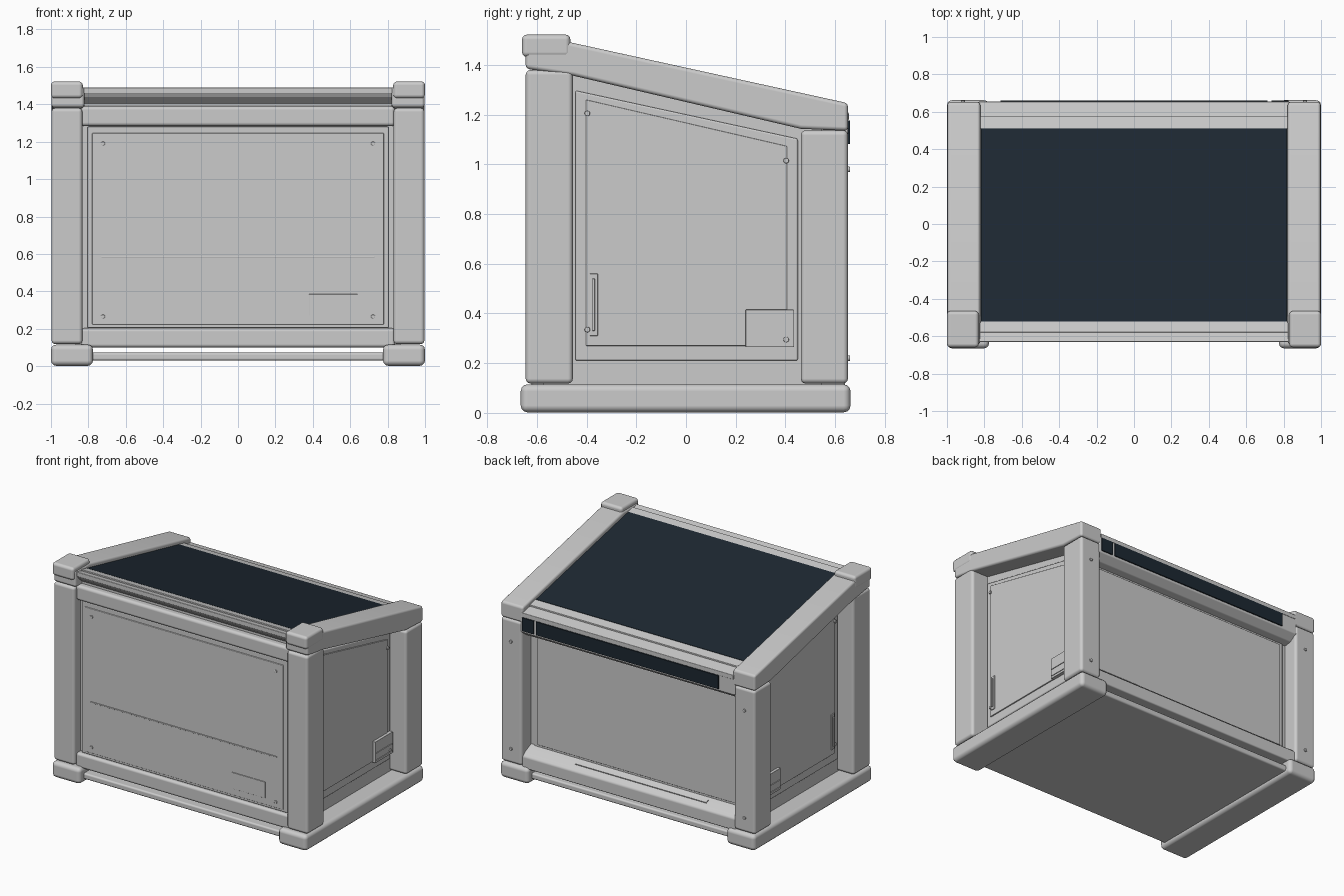
import bpy
import bmesh
import math
from mathutils import Matrix

cube = bpy.data.objects.get("Cube")
if cube:
    bpy.data.objects.remove(cube, do_unlink=True)


def make_material(name, rgb):
    mat = bpy.data.materials.new(name)
    mat.use_nodes = True
    mat.diffuse_color = (*rgb, 1)
    node = next(n for n in mat.node_tree.nodes if n.type == "BSDF_PRINCIPLED")
    node.inputs["Base Color"].default_value = (*rgb, 1)
    node.inputs["Roughness"].default_value = 0.6
    return mat


GREY = make_material("light_grey", (0.6, 0.6, 0.6))
DARK = make_material("dark_slate", (0.012, 0.021, 0.031))


def finish(name, bm, mat, bevel):
    bmesh.ops.recalc_face_normals(bm, faces=bm.faces)
    for face in bm.faces:
        face.smooth = bevel > 0
    mesh = bpy.data.meshes.new(name)
    bm.to_mesh(mesh)
    bm.free()
    mesh.materials.append(mat)
    obj = bpy.data.objects.new(name, mesh)
    bpy.context.collection.objects.link(obj)
    if bevel:
        mod = obj.modifiers.new("rounded_edges", "BEVEL")
        mod.width = bevel
        mod.segments = 3
        mod.limit_method = "ANGLE"
        mod.angle_limit = math.radians(25)
        mod.harden_normals = True
    return obj


def prism(name, profile, x0, x1, bevel=0.0, mat=GREY):
    """Extrude a side (y, z) profile from x0 to x1."""
    bm = bmesh.new()
    rings = [[bm.verts.new((x, y, z)) for y, z in profile] for x in (x0, x1)]
    n = len(profile)
    for ring in rings:
        bm.faces.new(ring)
    for i in range(n):
        j = (i + 1) % n
        bm.faces.new((rings[0][i], rings[0][j], rings[1][j], rings[1][i]))
    return finish(name, bm, mat, bevel)


def rect(y0, y1, z0, z1):
    return [(y0, z0), (y1, z0), (y1, z1), (y0, z1)]


def box(name, x, y, z, bevel=0.0, mat=GREY):
    return prism(name, rect(*y, *z), x[0], x[1], bevel, mat)


def pair(name, profile, x0, x1, bevel=0.0):
    """Make matching parts on the left (+x) and right (-x)."""
    prism("left_" + name, profile, x0, x1, bevel)
    prism("right_" + name, profile, -x1, -x0, bevel)


def screw(name, location, axis):
    bm = bmesh.new()
    turn = Matrix.Rotation(math.pi / 2, 4, "Y" if axis == "X" else "X")
    bmesh.ops.create_cone(bm, cap_ends=True, segments=16, radius1=0.011,
                          radius2=0.011, depth=0.012,
                          matrix=Matrix.Translation(location) @ turn)
    finish(name, bm, GREY, 0.003)


SLOPE = -0.219


def roof_z(y, offset=0.0):
    return 1.36 + offset + SLOPE * y


def sloped(y0, y1, low, high):
    return [(y0, roof_z(y0, low)), (y1, roof_z(y1, low)),
            (y1, roof_z(y1, high)), (y0, roof_z(y0, high))]


# Skids and floor plate
pair("skid", rect(-0.665, 0.662, 0.002, 0.115), 0.775, 1.0, 0.028)
box("floor_plate", (-0.8, 0.8), (-0.62, 0.62), (0.03, 0.072), 0.012)

# Corner posts
pair("front_post", rect(-0.645, -0.455, 0.118, 1.38), 0.832, 0.997, 0.02)
pair("back_post", rect(0.462, 0.652, 0.118, 1.137), 0.832, 0.997, 0.02)

# Sloping side beams of the roof and their front caps
beam = [(-0.645, 1.385), (-0.455, 1.357), (0.462, 1.143), (0.652, 1.135),
        (0.652, 1.246), (-0.48, 1.494), (-0.645, 1.494)]
pair("roof_beam", beam, 0.822, 0.997, 0.016)
pair("roof_cap", rect(-0.66, -0.465, 1.432, 1.522), 0.83, 1.0, 0.02)

# Enclosed body
body = [(-0.575, 0.1), (0.545, 0.1), (0.545, roof_z(0.545, -0.03)),
        (-0.575, roof_z(-0.575, -0.03))]
prism("body", body, -0.868, 0.868)

# Front and back cross beams
box("front_lower_beam", (-0.84, 0.84), (-0.622, -0.56), (0.1, 0.203), 0.018)
box("front_upper_beam", (-0.84, 0.84), (-0.622, -0.56), (1.283, 1.39), 0.02)
sill = [(0.53, 0.1), (0.64, 0.1), (0.64, 0.185), (0.61, 0.21), (0.53, 0.245)]
prism("back_lower_beam", sill, -0.84, 0.84, 0.01)
slat = [(0.575, 0.222), (0.6, 0.211), (0.602, 0.22), (0.577, 0.231)]
prism("back_sill_slat", slat, -0.58, 0.45)
back_rail = [(0.53, 1.02), (0.6, 1.03), (0.652, 1.07), (0.652, 1.185), (0.53, 1.185)]
prism("back_upper_beam", back_rail, -0.84, 0.84, 0.006)

# Front panel: frame plate, door plate, divider and blank plate
box("front_frame", (-0.805, 0.805), (-0.602, -0.565), (0.205, 1.28), 0.006)
box("front_panel", (-0.78, 0.78), (-0.608, -0.59), (0.222, 1.247), 0.005)
box("front_divider", (-0.73, 0.73), (-0.613, -0.6), (0.581, 0.589), 0.002)
box("front_label_plate", (0.38, 0.64), (-0.613, -0.605), (0.27, 0.385), 0.002)
for sx in (-1, 1):
    for z in (0.265, 1.19):
        screw("front_panel_screw", (sx * 0.722, -0.609, z), "Y")

# Recessed back panel
box("back_frame", (-0.805, 0.805), (0.53, 0.552), (0.205, 1.03), 0.005)
box("back_panel", (-0.78, 0.78), (0.545, 0.56), (0.25, 1.01), 0.004)

# Side panels with a grip slot and a label plate
frame = [(-0.445, 0.21), (0.45, 0.21), (0.45, 1.103), (-0.445, 1.297)]
panel = [(-0.403, 0.27), (0.407, 0.27), (0.407, 1.073), (-0.403, 1.26)]
pair("side_frame", frame, 0.86, 0.882, 0.008)
pair("side_panel", panel, 0.88, 0.89, 0.004)
pair("grip_plate", rect(-0.387, -0.355, 0.31, 0.56), 0.885, 0.896, 0.002)
pair("grip_bar", rect(-0.377, -0.367, 0.33, 0.54), 0.89, 0.905, 0.002)
pair("side_label_plate", rect(0.24, 0.435, 0.265, 0.415), 0.885, 0.91, 0.002)
for z in (0.28, 0.33):
    pair("label_rib", rect(0.25, 0.425, z, z + 0.006), 0.905, 0.915)
for sx in (-1, 1):
    for y, z in ((-0.397, 1.205), (0.403, 1.015), (-0.397, 0.335)):
        screw("side_panel_screw", (sx * 0.893, y, z), "X")
    screw("side_label_screw", (sx * 0.912, 0.403, 0.295), "X")
    for z in (0.22, 0.98):
        screw("back_post_screw", (sx * 0.915, 0.654, z), "Y")

# Roof tray, undercut front lip, edge rails and dark roof sheet
prism("roof_tray", sloped(-0.63, 0.655, -0.04, -0.008), -0.83, 0.83, 0.004)
lip = [(-0.628, 1.462), (-0.615, 1.44), (-0.57, 1.4), (-0.54, 1.4), (-0.54, 1.465)]
prism("roof_front_lip", lip, -0.83, 0.83)
prism("roof_front_rail", sloped(-0.58, -0.52, -0.02, 0.002), -0.825, 0.825, 0.003)
prism("roof_back_rail", sloped(0.51, 0.575, -0.02, 0.002), -0.825, 0.825, 0.003)
prism("roof_sheet", sloped(-0.522, 0.51, -0.006, 0.003), -0.818, 0.818, mat=DARK)

# Dark strips along the top of the back
box("back_strip", (-0.715, 0.715), (0.651, 0.66), (1.082, 1.176), mat=DARK)
box("back_strip_end", (0.735, 0.825), (0.651, 0.66), (1.082, 1.176), mat=DARK)
